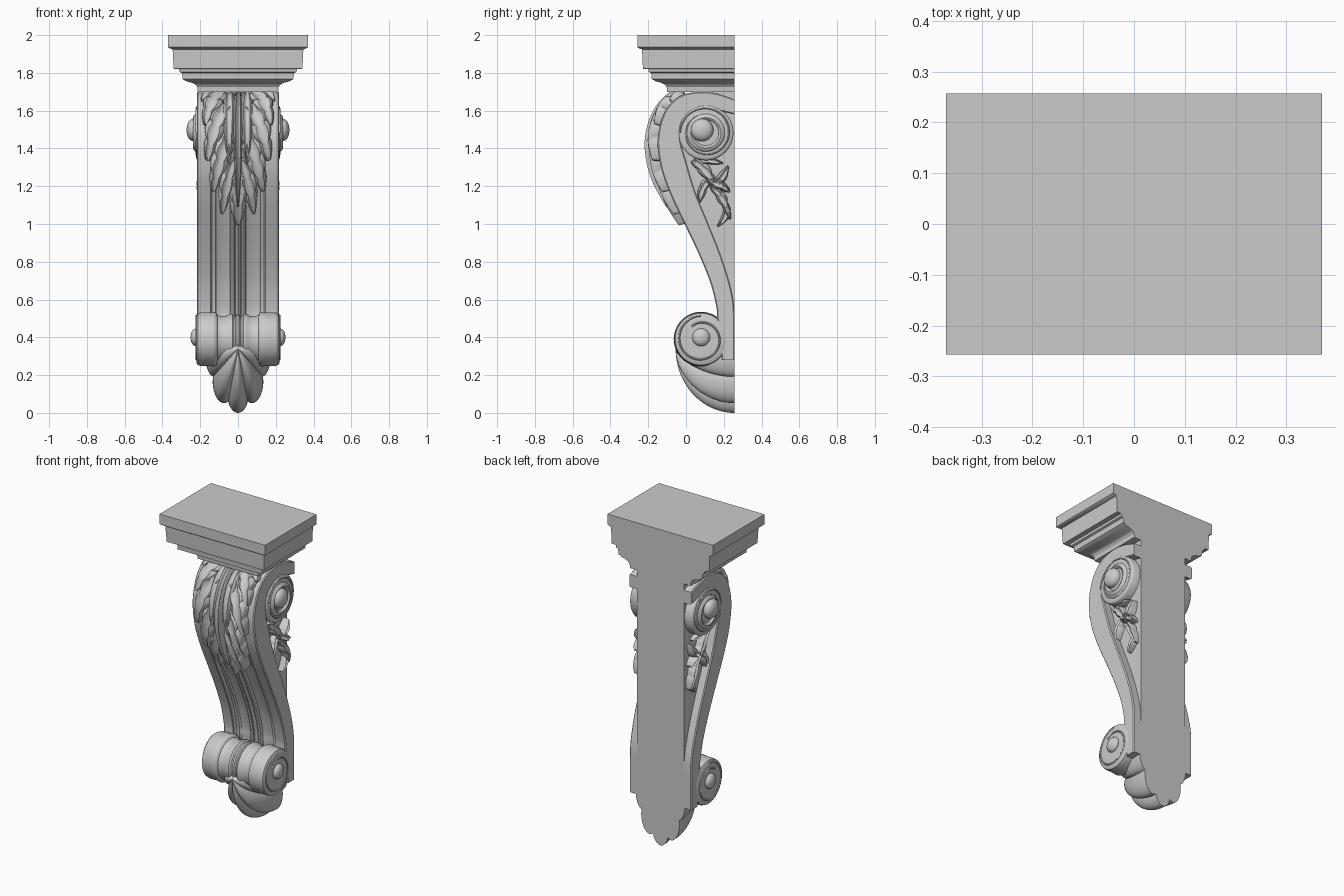
import bpy, bmesh, math
from mathutils import Vector

if "Cube" in bpy.data.objects:
    bpy.data.objects.remove(bpy.data.objects["Cube"])

BACK = 0.257
PI = math.pi


def finish(name, bm, angle=35):
    bmesh.ops.recalc_face_normals(bm, faces=bm.faces)
    me = bpy.data.meshes.new(name)
    bm.to_mesh(me)
    bm.free()
    me.polygons.foreach_set("use_smooth", [True] * len(me.polygons))
    me.set_sharp_from_angle(angle=math.radians(angle))
    ob = bpy.data.objects.new(name, me)
    bpy.context.collection.objects.link(ob)
    return ob


def loft(bm, rings):
    """Closed rings of points joined one to the next, capped at both ends."""
    vs = [[bm.verts.new((p[0], min(p[1], BACK), p[2])) for p in r] for r in rings]
    n = len(vs[0])
    for a, b in zip(vs, vs[1:]):
        for i in range(n):
            j = (i + 1) % n
            bm.faces.new((a[i], a[j], b[j], b[i]))
    bm.faces.new(vs[0])
    bm.faces.new(vs[-1])


def lathe(bm, profile, cy, cz, n=64):
    """Turn (x, radius) points about an x-parallel axis."""
    loft(bm, [[(x, cy + r * math.cos(2 * PI * k / n), cz + r * math.sin(2 * PI * k / n))
               for k in range(n)] for x, r in profile])


def spline(pts, t):
    """Catmull-Rom point at t, counted in control points."""
    i = max(0, min(int(t), len(pts) - 2))
    f = t - i
    p = [Vector(pts[max(0, min(k, len(pts) - 1))]) for k in range(i - 1, i + 3)]
    return 0.5 * (2 * p[1] + (p[2] - p[0]) * f + (2 * p[0] - 5 * p[1] + 4 * p[2] - p[3]) * f * f
                  + (3 * p[1] - p[0] - 3 * p[2] + p[3]) * f ** 3)


# Side profile of the S scroll as (y, z): outer edge and inner edge, paired
OUTER = [(.257, 1.66), (.167, 1.69), (.07, 1.70), (-.035, 1.675), (-.114, 1.59),
         (-.15, 1.447), (-.13, 1.29), (-.077, 1.145), (-.003, .99), (.071, .833),
         (.13, .685), (.161, .558), (.165, .495), (.175, .40), (.19, .28)]
INNER = [(.257, 1.58), (.167, 1.60), (.1, 1.61), (.03, 1.59), (-.02, 1.54),
         (-.03, 1.45), (.0, 1.335), (.05, 1.17), (.115, 1.01), (.175, .86),
         (.222, .72), (.25, .60), (.257, .50), (.257, .40), (.257, .28)]


def outer(t):
    """Outer edge point and its outward normal."""
    d = (spline(OUTER, t + .02) - spline(OUTER, t - .02)).normalized()
    return spline(OUTER, t), Vector((d.y, -d.x))


# Moulded cap: mitred on front and sides, flat at the back
cap = [(.37, 2.0), (.37, 1.936), (.362, 1.93), (.346, 1.925), (.341, 1.822), (.312, 1.82),
       (.31, 1.805), (.298, 1.80), (.295, 1.785), (.285, 1.768), (.262, 1.755), (.235, 1.748),
       (.215, 1.738), (.205, 1.725), (.203, 1.70)]
cap = [(h if z > 1.77 else h + .01, z) for h, z in cap]
bm = bmesh.new()
loft(bm, [[(-h, h * -1 + .113, z), (h, h * -1 + .113, z), (h, BACK, z), (-h, BACK, z)] for h, z in cap])
finish("moulded_cap", bm, 25)

# Central body with a fluted front and a flat back
half = [(.165, .004), (.145, .004), (.137, .02), (.118, .02), (.11, .03), (.09, .036), (.06, .034),
        (.042, .028), (.036, .012), (.027, .007), (.018, .012), (.014, .022), (.01, .012), (0, .004)]
front = [(-x, d) for x, d in half] + [(x, d) for x, d in half[-2::-1]]
rings = []
for i in range(97):
    p, nrm = outer(2 + i * 12 / 96)
    ring = [(x, p.x - nrm.x * d, p.y - nrm.y * d) for x, d in front]
    rings.append(ring + [(.165, BACK, p.y), (-.165, BACK, p.y)])
bm = bmesh.new()
loft(bm, rings)
finish("fluted_body", bm, 30)

# S-shaped side bands, with a small chamfered arris
bm = bmesh.new()
for s in (1, -1):
    rings = []
    for i in range(141):
        o, q = spline(OUTER, i / 10), spline(INNER, i / 10)
        e = (q - o).normalized() * .006
        sec = [(.15, o), (.211, o), (.217, o + e), (.217, q - e), (.211, q), (.15, q)]
        rings.append([(s * x, p.x, p.y) for x, p in sec])
    loft(bm, rings)
finish("side_bands", bm, 30)

# Upper volutes: dished disc, ring and domed boss
UP, LOW = (.105, 1.483), (.08, .39)
bm = bmesh.new()
for s in (1, -1):
    disc = [(.14, .146), (.212, .146), (.219, .141), (.222, .13), (.224, .10), (.235, .09), (.238, .08)]
    lathe(bm, [(s * x, r) for x, r in disc + [(.234, .072), (.225, .068), (.225, .01)]], *UP)
    dome = [(.21, .06), (.235, .06)] + [(.24 + .032 * math.sin(a * PI / 16), .057 * math.cos(a * PI / 16) + .001)
                                        for a in range(9)]
    lathe(bm, [(s * x, r) for x, r in dome], UP[0] - .02, UP[1] + .015, 40)
finish("upper_volutes", bm, 40)

# Lower scroll: bound roll turned about x, with bosses
bm = bmesh.new()
roll = [(.222, .02), (.222, .09), (.220, .125), (.213, .137), (.20, .141), (.15, .141), (.128, .145),
        (.115, .14), (.108, .128), (.09, .122), (.055, .125), (.044, .134), (.03, .134), (.02, .124),
        (.012, .124), (.006, .132)]
lathe(bm, roll + [(-x, r) for x, r in roll[::-1]], *LOW)
for s in (1, -1):
    dome = [(.20, .047), (.225, .047)] + [(.227 + .024 * math.sin(a * PI / 16), .044 * math.cos(a * PI / 16) + .001)
                                          for a in range(9)]
    lathe(bm, [(s * x, r) for x, r in dome], LOW[0], LOW[1] + .01, 40)
finish("lower_scroll", bm, 40)

# Raised spiral lines on the volute faces
bm = bmesh.new()
for s in (1, -1):
    for (cy, cz), x, r0, r1, a0, turn in ((UP, .219, .138, .10, PI, -1.2), (LOW, .219, .125, .085, PI / 2, 1.1)):
        rings = []
        for i in range(73):
            f = i / 72
            a, r = a0 + turn * 2 * PI * f, r0 + (r1 - r0) * f
            rings.append([(s * (x + .006 * math.cos(k * PI / 3)), cy + (r + .006 * math.sin(k * PI / 3)) * math.cos(a),
                           cz + (r + .006 * math.sin(k * PI / 3)) * math.sin(a)) for k in range(6)])
        loft(bm, rings)
finish("spiral_lines", bm, 60)


def leaflet(bm, surf, p0, p1, w, h, bend=0, teeth=0, n=36, m=16):
    """Domed, veined leaf lobe laid on surf(u, v, height), closed underneath."""
    p0, d = Vector(p0), Vector(p1) - Vector(p0)
    side = Vector((-d.y, d.x)).normalized()
    g = []
    for i in range(n + 1):
        t = i / n
        c = p0 + d * t + side * bend * 4 * t * (1 - t)
        hw = w * math.sin(PI * (.1 + .86 * t)) ** .8
        if teeth:
            hw *= .74 + .3 * abs(math.sin(PI * teeth * t)) ** .7
        row = []
        for j in range(m + 1):
            v = 2 * j / m - 1
            k = (1 - v ** 6) * (.6 + .4 * math.sin(PI * t ** 1.5)) - .28 * math.exp(-(v / .16) ** 2)
            k += .1 * math.cos(4 * PI * v) * (1 - v * v)
            z = h * k if 0 < j < m and 0 < i < n else -.035
            q = c + side * hw * v - d * .12 * v * v * math.sin(PI * t)
            row.append(bm.verts.new(surf(q.x, q.y, z)))
        g.append(row)
    for i in range(n):
        for j in range(m):
            bm.faces.new((g[i][j], g[i + 1][j], g[i + 1][j + 1], g[i][j + 1]))
    edge = [r[0] for r in g] + g[-1][1:] + [r[-1] for r in g[-2::-1]] + g[0][-2:0:-1]
    bm.faces.new(edge)


# Front acanthus leaf draped over the upper curve
bm = bmesh.new()
for s in (1, -1):
    def drape(u, v, h, s=s):
        p, nrm = outer(8 - (v - .99) / .148)
        return (s * u, p.x + nrm.x * h, p.y + nrm.y * h)
    for p0, p1, w, h, bend, teeth in (
            ((.11, 1.76), (.19, 1.665), .04, .03, .01, 0), ((.05, 1.77), (.175, 1.50), .062, .045, .02, 4),
            ((.04, 1.64), (.165, 1.325), .06, .05, .02, 4), ((.03, 1.49), (.135, 1.165), .055, .048, .015, 4),
            ((.02, 1.34), (.085, 1.05), .045, .042, .01, 3), ((.045, 1.76), (.05, 1.30), .035, .05, 0, 0)):
        leaflet(bm, drape, p0, p1, w, h, bend, teeth)
leaflet(bm, drape, (0, 1.32), (0, .995), .06, .042, 0, 3)
leaflet(bm, drape, (0, 1.78), (0, 1.08), .026, .066)
finish("front_acanthus", bm, 50)

# Leaf sprays on the recessed side panels
bm = bmesh.new()
for s in (1, -1):
    def panel(u, v, h, s=s):
        return (s * (.165 + h), min(u, BACK), v)
    for p0, p1, w, h, bend, teeth in (
            ((.03, 1.34), (.17, 1.18), .035, .042, .015, 3), ((.04, 1.33), (.20, 1.32), .022, .03, .01, 2),
            ((.12, 1.20), (.225, 1.31), .03, .048, -.02, 2), ((.11, 1.23), (.235, 1.17), .032, .052, .01, 3),
            ((.13, 1.24), (.07, 1.11), .028, .04, -.015, 2), ((.13, 1.20), (.235, 1.02), .028, .045, .02, 3),
            ((.21, 1.10), (.165, .985), .022, .035, .02, 0)):
        leaflet(bm, panel, p0, p1, w, h, bend, teeth, 24, 12)
finish("side_leaves", bm, 50)

# Bottom palmette: scalloped quarter shell running back to the wall
bm = bmesh.new()
rings = []
N = 144
for i in range(25):
    phi = PI / 2 * max(i, .2) / 24
    ring = []
    for k in range(N + 1):
        th = math.radians(-100 + 200 * k / N)
        lobe = abs(math.cos(th * 4.5)) ** .6
        r = math.sin(phi) * (1 - .15 * (1 - lobe))
        y = -.055 + .312 * (1 - math.cos(phi)) + .03 * (1 - lobe) * math.sin(2 * phi)
        ring.append((.175 * r * math.sin(th), y, .34 - .34 * r * math.cos(th)))
    rings.append(ring + [(0, ring[0][1], .36)])
loft(bm, rings)
finish("bottom_palmette", bm, 50)
